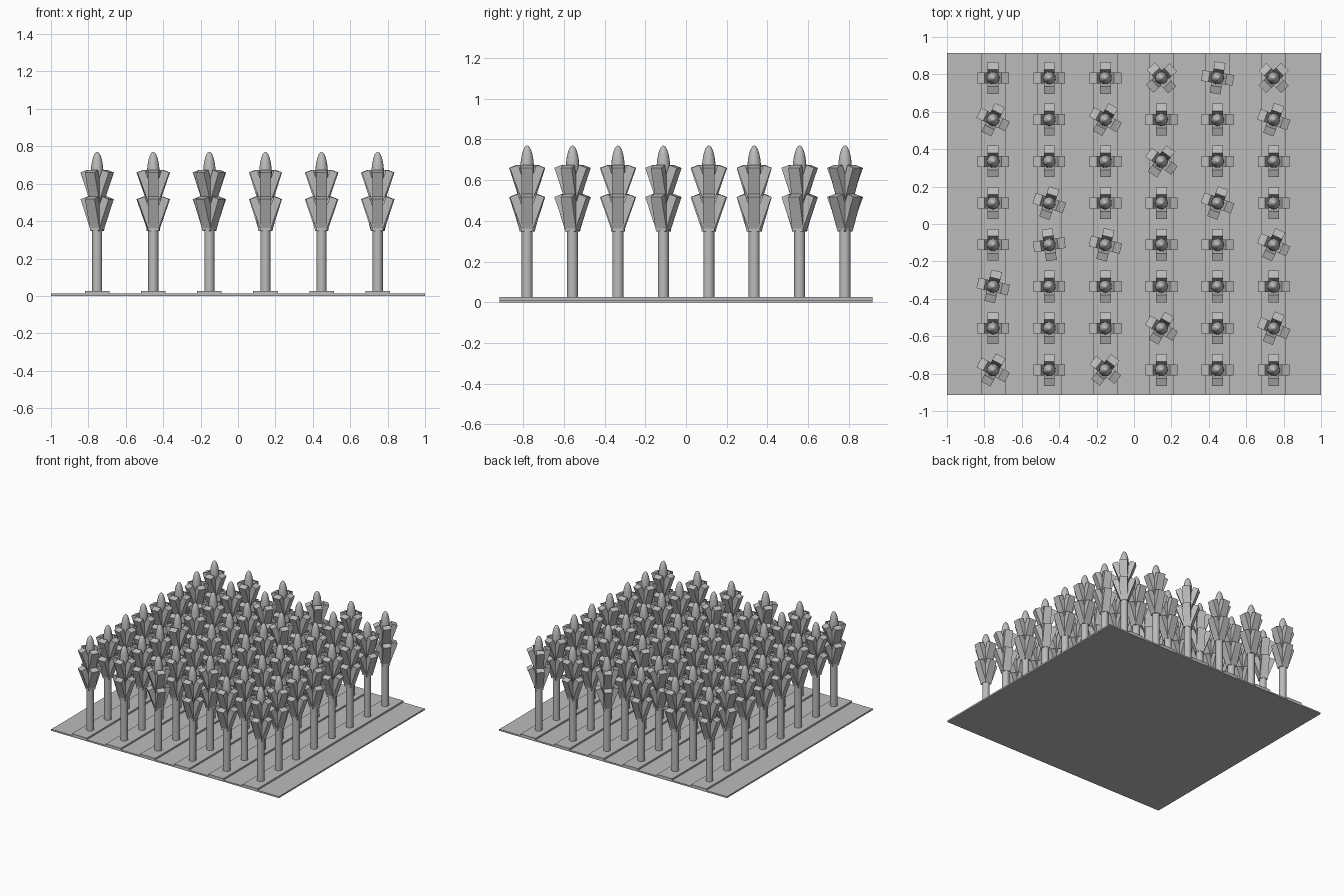
import bpy
import bmesh
import math
from mathutils import Matrix, Vector

old = bpy.data.objects.get("Cube")
if old:
    bpy.data.objects.remove(old, do_unlink=True)

grey = bpy.data.materials.new("plain_grey")
grey.use_nodes = True
grey.diffuse_color = (0.5, 0.5, 0.5, 1)
grey.node_tree.nodes["Principled BSDF"].inputs["Base Color"].default_value = (0.5, 0.5, 0.5, 1)

COLUMNS = [-0.753 + 0.3 * i for i in range(6)]
ROWS = [-0.78 + 0.223 * j for j in range(8)]
# Turned plants: (column, row) -> degrees; the rest stand square
TURNS = {(0, 0): -28, (2, 0): -38, (3, 1): -30, (5, 1): -22, (0, 2): -13,
         (1, 3): 8, (2, 3): -14, (5, 3): -25, (1, 4): -18, (4, 4): -20,
         (3, 5): -35, (0, 6): -25, (2, 6): -30, (5, 6): -20,
         (3, 7): 42, (4, 7): -9, (5, 7): 45}


def add_box(bm, size, matrix):
    bmesh.ops.create_cube(bm, size=1, matrix=matrix @ Matrix.Diagonal((*size, 1)))


def add_lathe(bm, profile, sides=16):
    # Rings of (radius, height), capped at both ends
    rings = [[bm.verts.new((r * math.cos(math.tau * k / sides),
                            r * math.sin(math.tau * k / sides), z))
              for k in range(sides)] for r, z in profile]
    for low, high in zip(rings, rings[1:]):
        for k in range(sides):
            n = (k + 1) % sides
            bm.faces.new((low[k], low[n], high[n], high[k]))
    bm.faces.new(rings[0][::-1])
    bm.faces.new(rings[-1])


def to_mesh(bm, name):
    mesh = bpy.data.meshes.new(name)
    bm.to_mesh(mesh)
    bm.free()
    mesh.materials.append(grey)
    return mesh


def place(mesh, name, location=(0, 0, 0), turn=0):
    obj = bpy.data.objects.new(name, mesh)
    obj.location = location
    obj.rotation_euler.z = math.radians(turn)
    bpy.context.collection.objects.link(obj)
    return obj


# Ground slab
bm = bmesh.new()
add_box(bm, (2, 1.83, 0.012), Matrix.Translation((0, 0, 0.006)))
place(to_mesh(bm, "soil_slab"), "soil_slab")

# Raised planting strips
bm = bmesh.new()
for x in COLUMNS:
    add_box(bm, (0.132, 1.83, 0.022), Matrix.Translation((x, 0, 0.014)))
place(to_mesh(bm, "planting_strips"), "planting_strips")

# Stalk with a rounded bud
bm = bmesh.new()
bud = [(0.034 * math.cos(a), 0.645 + 0.125 * math.sin(a))
       for a in (math.radians(d) for d in range(0, 90, 11))]
add_lathe(bm, [(0.027, 0.02), (0.027, 0.6), (0.032, 0.6)] + bud + [(0.002, 0.77)])
stalk_mesh = to_mesh(bm, "stalk")
stalk_mesh.shade_smooth()
stalk_mesh.set_sharp_from_angle(angle=math.radians(40))

# Two tiers of four leaves leaning outward
TILT = math.radians(20)
LENGTH, THICK = 0.18, 0.042
bm = bmesh.new()
along = Vector((math.sin(TILT), 0, math.cos(TILT)))
outward = Vector((math.cos(TILT), 0, -math.sin(TILT)))
for tip_z in (0.517, 0.66):
    centre = Vector((0.085, 0, tip_z)) - along * LENGTH / 2 - outward * THICK / 2
    for k in range(4):
        add_box(bm, (THICK, 0.058, LENGTH),
                Matrix.Rotation(k * math.pi / 2, 4, "Z") @ Matrix.Translation(centre)
                @ Matrix.Rotation(TILT, 4, "Y"))
leaf_mesh = to_mesh(bm, "leaves")

for c, x in enumerate(COLUMNS):
    for r, y in enumerate(ROWS):
        turn = TURNS.get((c, r), 0)
        place(stalk_mesh, "stalk", (x, y, 0))
        place(leaf_mesh, "leaves", (x, y, 0), turn)
